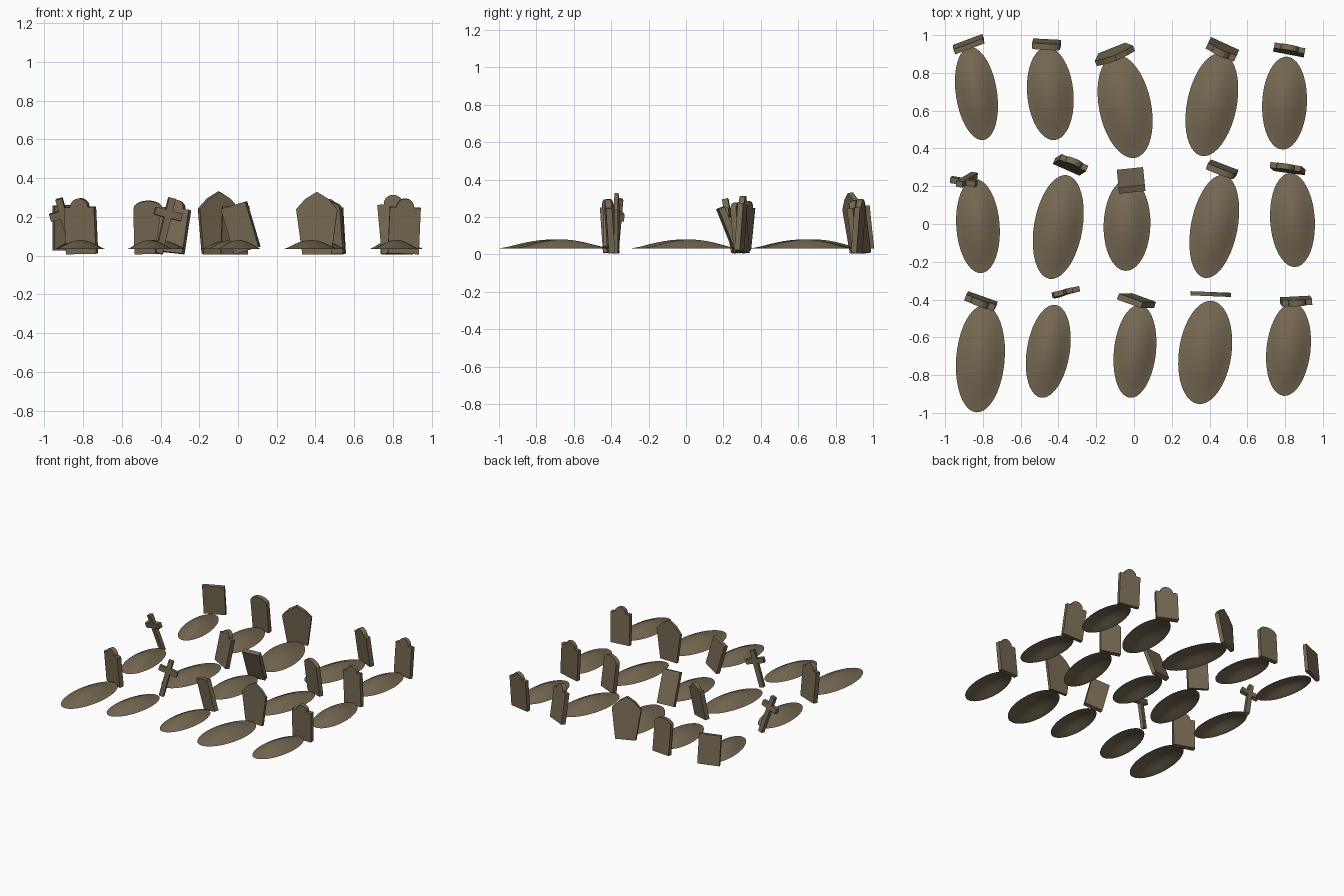
import bpy, bmesh, math
from mathutils import Matrix, Vector

if "Cube" in bpy.data.objects:
    bpy.data.objects.remove(bpy.data.objects["Cube"])

brown = bpy.data.materials.new("earthy_brown")
brown.diffuse_color = (0.18, 0.14, 0.085, 1)
brown.use_nodes = True
brown.node_tree.nodes["Principled BSDF"].inputs["Base Color"].default_value = brown.diffuse_color


def finish(bm, name):
    me = bpy.data.meshes.new(name)
    bm.to_mesh(me)
    bm.free()
    me.materials.append(brown)
    ob = bpy.data.objects.new(name, me)
    bpy.context.collection.objects.link(ob)
    return ob


def mound(name, cx, cy, W, H, yaw):
    """Open shallow dome; W, H are half extents of the turned ellipse."""
    D = (H * H - W * W) / math.cos(2 * yaw)
    s2 = math.sin(yaw) ** 2
    b, a = math.sqrt(W * W - D * s2), math.sqrt(H * H + D * s2)
    bm = bmesh.new()
    n, rings = 40, 8
    top = bm.verts.new((0, 0, 0.08))
    prev = None
    for i in range(1, rings + 1):
        r = i / rings
        z = 0.033 + 0.047 * (1 - r * r) ** 1.4
        ring = [bm.verts.new((b * r * math.cos(2 * math.pi * k / n),
                              a * r * math.sin(2 * math.pi * k / n), z)) for k in range(n)]
        for k in range(n):
            j = (k + 1) % n
            if prev is None:
                bm.faces.new((top, ring[k], ring[j]))
            else:
                bm.faces.new((prev[k], ring[k], ring[j], prev[j]))
        prev = ring
    for f in bm.faces:
        f.smooth = True
    bm.transform(Matrix.Translation((cx, cy, 0)) @ Matrix.Rotation(yaw, 4, 'Z'))
    finish(bm, name)


def arc(hw, z0, z1, n):
    """Right-to-left half ellipse from z0 up to z1."""
    return [(hw * math.cos(math.pi * i / n), z0 + (z1 - z0) * math.sin(math.pi * i / n))
            for i in range(n + 1)]


def outline(kind, w, h):
    """Front outline of a grave marker, counter-clockwise from the base."""
    x = w / 2
    base = [(-x, 0), (x, 0)]
    if kind == "slab":
        return base + [(x, h), (-x, h)]
    if kind == "round":
        return base + arc(x, h - 0.04, h, 10)
    if kind == "shoulder":
        s = h - 0.045
        return base + [(x, s)] + arc(0.58 * x, s, h, 8) + [(-x, s)]
    if kind == "pointed":
        half = [(0.7 * x, 0), (x, h - 0.09), (0.56 * x, h - 0.037)]
        return half + [(0, h)] + [(-p, z) for p, z in reversed(half)]
    p, lo, hi = 0.018, h - 0.105, h - 0.065       # cross
    half = [(p, 0), (p, lo), (x, lo), (x, hi), (p, hi), (p, h)]
    return half + [(-q, z) for q, z in reversed(half)]


def marker(name, kind, x, y, w, h, t, yaw, pitch, roll, low=0.006):
    bm = bmesh.new()
    pts = outline(kind, w, h)
    front = [bm.verts.new((px, -t / 2, pz)) for px, pz in pts]
    back = [bm.verts.new((px, t / 2, pz)) for px, pz in pts]
    bm.faces.new(front)
    bm.faces.new(back[::-1])
    for i in range(len(pts)):
        j = (i + 1) % len(pts)
        bm.faces.new((front[j], front[i], back[i], back[j]))
    bmesh.ops.recalc_face_normals(bm, faces=bm.faces)
    bm.transform(Matrix.Rotation(yaw, 4, 'Z') @ Matrix.Rotation(pitch, 4, 'X')
                 @ Matrix.Rotation(roll, 4, 'Y'))
    zmin = min(v.co.z for v in bm.verts)
    bm.transform(Matrix.Translation(Vector((x, y, low - zmin))))
    finish(bm, name)


# mounds: centre x, centre y, half extent x, half extent y, turn
mounds = [
    (-.834, .690, .114, .246, .15), (-.443, .690, .124, .246, .09), (-.047, .622, .146, .273, .2),
    (.412, .632, .140, .273, -.2), (.797, .640, .119, .246, -.05),
    (-.826, -.011, .116, .249, .07), (-.401, -.016, .135, .275, -.17), (-.037, -.005, .124, .243, -.03),
    (.425, -.013, .132, .273, -.19), (.839, .021, .119, .249, .06),
    (-.813, -.714, .130, .283, -.08), (-.454, -.674, .119, .246, -.16), (.005, -.674, .114, .246, -.11),
    (.377, -.680, .143, .273, -.14), (.818, -.664, .119, .246, -.11),
]
for i, m in enumerate(mounds):
    mound(f"grave_mound_{i + 1}", *m)

# markers: kind, base x, base y, width, height, thickness, turn, lean forward, lean sideways
markers = [
    ("slab", -.876, .964, .165, .232, .028, .36, .10, -.03, .025),
    ("round", -.46, .962, .148, .275, .033, -.05, .09, -.02),
    ("pointed", -.112, .918, .218, .325, .030, .38, .13, 0),
    ("shoulder", .475, .94, .165, .285, .035, -.43, .14, 0),
    ("shoulder", .82, .912, .165, .290, .030, -.19, -.08, 0),
    ("cross", -.845, .258, .14, .295, .032, -.12, .2, -.25),
    ("shoulder", -.353, .302, .155, .275, .033, -.40, -.15, .10),
    ("slab", -.02, .278, .14, .255, .035, .1, .38, 0),
    ("round", .475, .298, .155, .270, .033, -.36, .10, -.04),
    ("shoulder", .825, .284, .165, .300, .030, -.14, -.06, -.10),
    ("shoulder", -.805, -.40, .165, .288, .035, -.34, .08, -.02),
    ("cross", -.41, -.378, .145, .295, .028, .24, -.03, .25),
    ("slab", .048, -.405, .14, .245, .033, -.32, .10, -.27),
    ("pointed", .407, -.371, .214, .323, .022, -.04, 0, 0),
    ("shoulder", .853, -.400, .160, .285, .033, .05, .07, .04),
]
for i, m in enumerate(markers):
    part = "grave_cross" if m[0] == "cross" else f"{m[0]}_headstone"
    marker(f"{part}_{i + 1}", *m)
